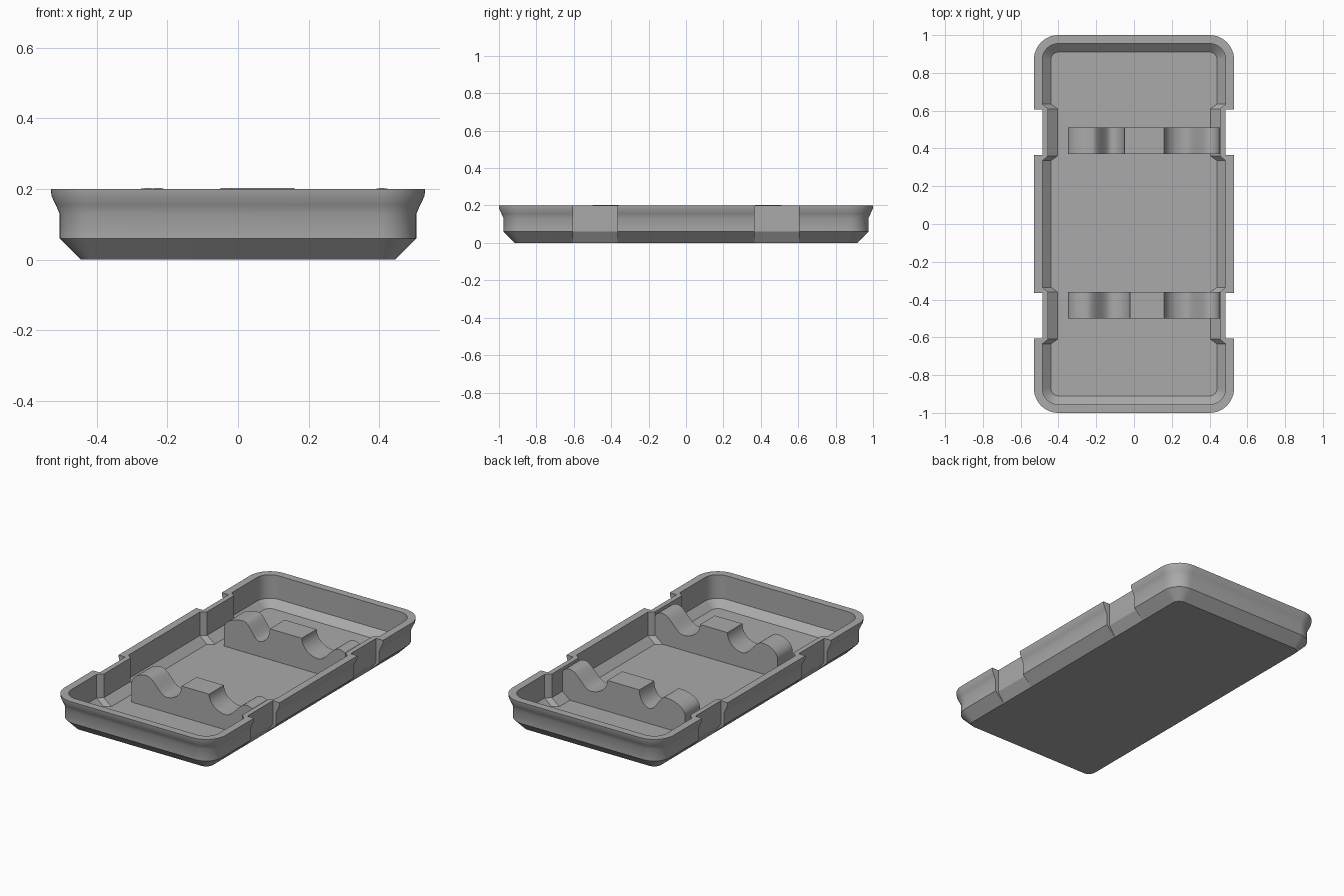
import bpy, bmesh, math

cube = bpy.data.objects.get("Cube")
if cube:
    bpy.data.objects.remove(cube, do_unlink=True)

grey = bpy.data.materials.new("mid grey plastic")
grey.use_nodes = True
colour = (0.4, 0.4, 0.4, 1)
grey.diffuse_color = colour
grey.node_tree.nodes["Principled BSDF"].inputs["Base Color"].default_value = colour


def finish(bm, name):
    bmesh.ops.remove_doubles(bm, verts=bm.verts, dist=0.0005)
    bmesh.ops.recalc_face_normals(bm, faces=bm.faces)
    mesh = bpy.data.meshes.new(name)
    bm.to_mesh(mesh)
    bm.free()
    mesh.materials.append(grey)
    obj = bpy.data.objects.new(name, mesh)
    bpy.context.collection.objects.link(obj)
    bpy.ops.object.select_all(action='DESELECT')
    obj.select_set(True)
    bpy.context.view_layer.objects.active = obj
    bpy.ops.object.shade_smooth_by_angle(angle=math.radians(32))


HALF_X, HALF_Y, CORNER = 0.53, 1.0, 0.13
NOTCH_Y = 0.485


def ring(inset, z, depth, half_len, chamfer):
    """Rounded rectangle with two notches along each long side."""
    hx, hy, r = HALF_X - inset, HALF_Y - inset, max(CORNER - inset, 0.04)
    side = []
    for c in (-NOTCH_Y, NOTCH_Y):
        side += [(hx, c - half_len), (hx - depth, c - half_len + chamfer),
                 (hx - depth, c + half_len - chamfer), (hx, c + half_len)]
    for i in range(13):
        a = i * math.pi / 24
        side.append((hx - r + r * math.cos(a), hy - r + r * math.sin(a)))
    # the other long side is the mirror image
    side += [(-x, y) for x, y in reversed(side)]
    n = len(side) // 2
    front = [(x, -y) for x, y in side[n - 13:n]]
    loop = [(-x, y) for x, y in front] + list(reversed(front))
    return [(x, y, z) for x, y in side + loop]


# Tray shell: outside from the base to the lip, then down the inside
outer = [(0.085, 0, 0), (0.025, 0.06, 0.02), (0.025, 0.13, 0.02),
         (0.014, 0.155, 0.031), (0.002, 0.18, 0.043), (0, 0.2, 0.045)]
inner = [(0.045, 0.2, 0.03), (0.045, 0.06, 0.03), (0.09, 0.02, 0.035)]
levels = [ring(i, z, d, 0.12, 0) for i, z, d in outer]
levels += [ring(i, z, d, 0.15, 0.025) for i, z, d in inner]
bm = bmesh.new()
rings = [[bm.verts.new(p) for p in level] for level in levels]
for low, high in zip(rings, rings[1:]):
    for i in range(len(low)):
        j = (i + 1) % len(low)
        bm.faces.new((low[i], low[j], high[j], high[i]))
bm.faces.new(rings[0])
bm.faces.new(rings[-1])
finish(bm, "tray_shell")

# Easing rules for the curved top of a support
EASE = {
    "rise": lambda t: math.sqrt(1 - (1 - t) ** 2),
    "scoop": lambda t: 1 - math.sqrt(1 - t * t),
    "wave": lambda t: (1 - math.cos(math.pi * t)) / 2,
    "flat": lambda t: t,
}


def support(name, y, hump, cup, flat):
    top, low = 0.203, 0.11
    keys = [(-0.35, 0.13, None), (hump, top, "rise"), (cup, low, "wave"),
            (flat, top, "scoop"), (0.16, top, "flat"), (0.27, low, "rise"),
            (0.405, top, "wave"), (0.455, 0.17, "scoop")]
    pts = [(-0.35, 0.02), (-0.35, 0.13)]
    for (x0, z0, _), (x1, z1, kind) in zip(keys, keys[1:]):
        steps = 1 if kind == "flat" else 12
        for s in range(1, steps + 1):
            t = s / steps
            # space samples evenly round the arcs
            if kind == "rise":
                t = 1 - math.cos(t * math.pi / 2)
            elif kind == "scoop":
                t = math.sin(t * math.pi / 2)
            pts.append((x0 + (x1 - x0) * t, z0 + (z1 - z0) * EASE[kind](t)))
    pts.append((0.455, 0.02))
    bm = bmesh.new()
    face = bm.faces.new([bm.verts.new((x, y - 0.07, z)) for x, z in pts])
    new = bmesh.ops.extrude_face_region(bm, geom=[face], use_keep_orig=True)["geom"]
    moved = [v for v in new if isinstance(v, bmesh.types.BMVert)]
    bmesh.ops.translate(bm, verts=moved, vec=(0, 0.14, 0))
    finish(bm, name)


# Cradle supports
support("front_support", -0.43, -0.25, -0.12, -0.02)
support("back_support", 0.44, -0.22, -0.12, -0.05)
